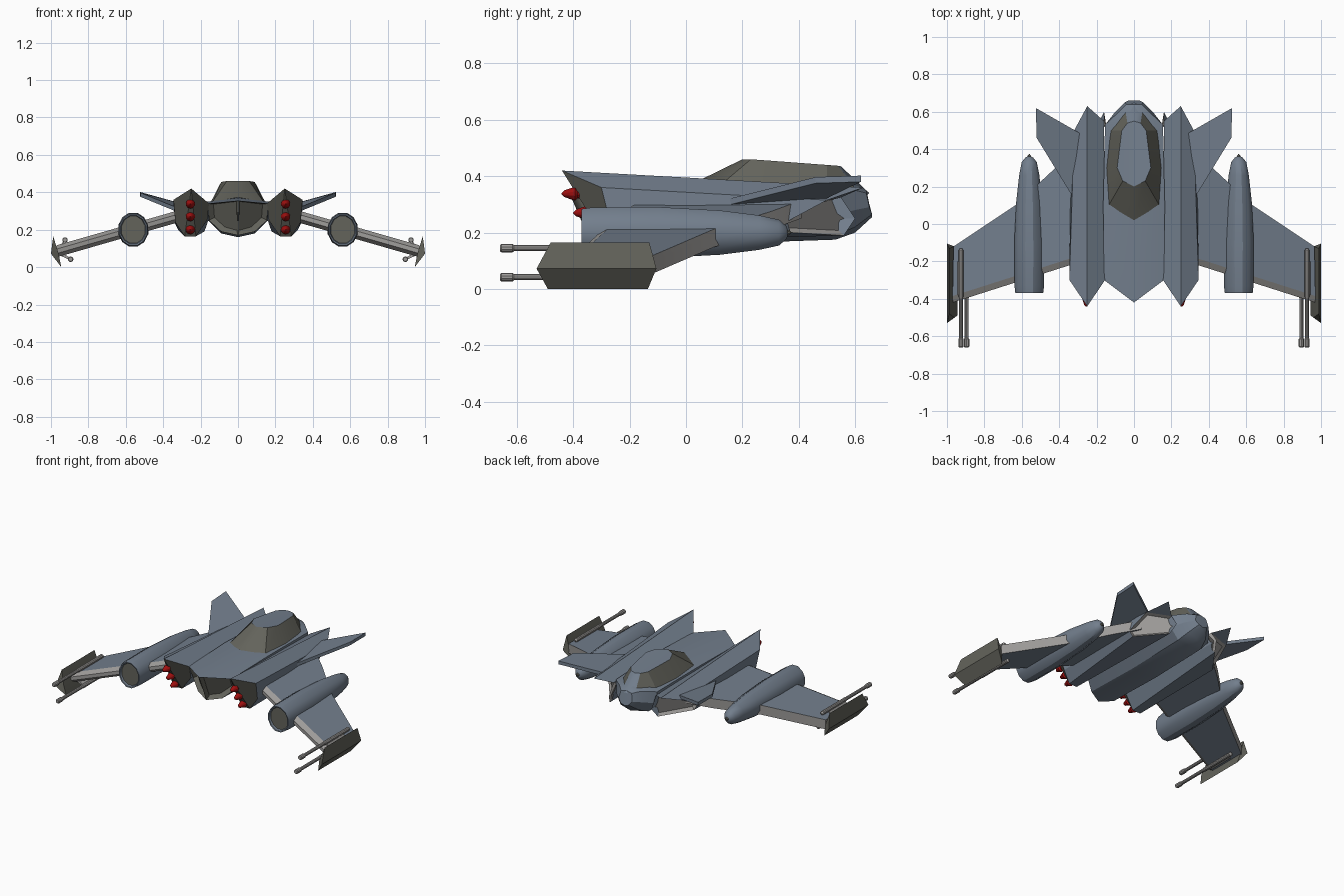
import bpy, bmesh, math

cube = bpy.data.objects.get("Cube")
if cube:
    bpy.data.objects.remove(cube)


def material(name, r, g, b):
    m = bpy.data.materials.new(name)
    m.use_nodes = True
    m.diffuse_color = (r, g, b, 1)
    m.node_tree.nodes["Principled BSDF"].inputs["Base Color"].default_value = (r, g, b, 1)
    return m


BLUE = material("blue grey hull", .17, .21, .265)
DARK = material("dark olive", .125, .125, .105)
GREY = material("light grey", .34, .33, .32)
RED = material("warhead red", .35, .005, .005)


def loft(name, rings, mats, closed=True, first=None, last=None, paint=None,
         inset=None, mirror=True, smooth=30):
    """Skin rings of points. first/last list cap polygons as (indices, material).
    paint(face) picks a side material; inset = (material, width, depth)."""
    bm = bmesh.new()
    rows = [[bm.verts.new(p) for p in r] for r in rings]
    n = len(rows[0])
    for a, b in zip(rows, rows[1:]):
        for i in range(n if closed else n - 1):
            j = (i + 1) % n
            bm.faces.new((a[i], a[j], b[j], b[i]))
    for row, caps in ((rows[0], first), (rows[-1], last)):
        for idx, mat in ([(range(n), 0)] if caps is None else caps):
            bm.faces.new([row[i] for i in idx]).material_index = mat
    bmesh.ops.recalc_face_normals(bm, faces=bm.faces)
    if paint:
        for f in bm.faces:
            f.material_index = paint(f)
    if inset:
        mat, width, depth = inset
        chosen = [f for f in bm.faces if f.material_index == mat]
        bmesh.ops.inset_individual(bm, faces=chosen, thickness=width, depth=depth)
    me = bpy.data.meshes.new(name)
    bm.to_mesh(me)
    bm.free()
    for m in mats:
        me.materials.append(m)
    ob = bpy.data.objects.new(name, me)
    bpy.context.collection.objects.link(ob)
    bpy.ops.object.select_all(action='DESELECT')
    ob.select_set(True)
    bpy.context.view_layer.objects.active = ob
    bpy.ops.object.shade_smooth_by_angle(angle=math.radians(smooth))
    if mirror:
        ob.modifiers.new("Mirror", 'MIRROR')
    return ob


def lathe(name, x, y, z, profile, mats, sides=12, tall=1, **kw):
    """Turn (radius, y) pairs about an axis along y."""
    rings = []
    for r, dy in profile:
        angles = [2 * math.pi * (i + .5) / sides for i in range(sides)]
        rings.append([(x + r * math.cos(a), y + dy, z + r * tall * math.sin(a)) for a in angles])
    return loft(name, rings, mats, **kw)


def section(y, pts):
    return [(x, y, z) for x, z in pts]


# Central fuselage, half of it mirrored, with recessed dark exhausts
loft("fuselage", [
    [(0, -.42, .355), (.16, -.3, .34), (.155, -.26, .25), (.09, -.3, .19), (0, -.34, .17)],
    section(.1, [(0, .37), (.165, .35), (.16, .25), (.09, .18), (0, .16)]),
    section(.53, [(0, .38), (.155, .34), (.15, .26), (.09, .19), (0, .175)]),
    section(.6, [(0, .375), (.08, .35), (.1, .28), (.07, .22), (0, .2)]),
    [(0, .64, .35), (.04, .64, .34), (.05, .65, .29), (.03, .66, .265), (0, .66, .255)],
], [BLUE, DARK], closed=False, first=[(range(5), 1)], inset=(1, .018, -.03))

# Canopy: dark glazing, hull-coloured roof and nose strip
loft("canopy", [
    [(0, .02, .372), (.135, .1, .35), (.147, .3, .345), (.13, .5, .335), (.05, .625, .32), (0, .65, .34)],
    [(0, .2, .46), (.06, .23, .46), (.09, .3, .455), (.065, .5, .44), (.035, .54, .437), (0, .55, .435)],
], [DARK, BLUE], closed=False, first=[],
    paint=lambda f: int(f.normal.z > .93 or f.calc_center_median().y > .57), smooth=20)

# Side nacelles: ridged hull, dark wedge front, slanted grey intake at the rear
loft("nacelle", [
    [(.25, -.44, .42), (.345, -.3, .36), (.335, -.27, .24), (.285, -.28, .165),
     (.225, -.28, .165), (.165, -.27, .25), (.155, -.3, .34)],
    [(.25, .63, .36), (.32, .5, .315), (.34, .36, .24), (.32, .37, .2),
     (.18, .56, .19), (.16, .6, .25), (.16, .55, .325)],
], [BLUE, DARK, GREY],
    first=[((0, 3, 4), 1), ((0, 1, 2, 3), 1), ((0, 4, 5, 6), 1)],
    last=[((0, 1, 6), 0), ((1, 2, 3, 4, 5, 6), 2)], inset=(2, .014, -.02), smooth=25)

# Warheads on the sloping nacelle fronts
for i, z in enumerate((.2, .27, .338)):
    y = -.28 - (z - .165) * .61
    lathe(f"warhead_{i + 1}", .255, y, z,
          [(.002, -.056), (.012, -.046), (.025, -.008), (.017, .0), (.015, .04)], [RED], sides=10)

# Wings: hull-coloured skins with light grey bevelled edges
outline = [(.28, -.2), (.97, -.42), (.965, -.12), (.635, .1), (.42, .3), (.28, .41)]


def wing_ring(dz, trim):
    return [(x, y + (trim if y < -.15 else 0), .363 - .287 * x + dz) for x, y in outline]


loft("wing", [wing_ring(-.032, .03), wing_ring(-.012, 0), wing_ring(.012, 0), wing_ring(.032, .035)],
     [BLUE, GREY], paint=lambda f: int(abs(f.normal.z) < .9), smooth=15)

# Engine pods
lathe("engine_pod", .56, 0, .2,
      [(.066, -.355), (.07, -.368), (.077, -.37), (.082, -.33), (.083, -.1), (.072, .12),
       (.056, .26), (.042, .33), (.022, .355), (.012, .36)],
      [BLUE, DARK], tall=1.13, first=[(range(12), 1)])
lathe("pod_tip", .56, .355, .2, [(.012, 0), (.01, .01), (.001, .02)], [DARK], sides=8)

# Upswept fins
fin = [(.28, .48, .322), (.525, .62, .39), (.52, .46, .385), (.3, .1, .295)]
loft("fin", [[(x, y, z + t) for x, y, z in fin] for t in (-.01, .012)], [BLUE], smooth=15)

# Wing tip shields, bent along the middle
chevron = [(.988, .165), (1, .072), (.945, 0), (.96, .075)]
loft("tip_shield", [[(x, y, z) for (x, z), y in zip(chevron, ys)]
                    for ys in ((-.48, -.53, -.49, -.5), (-.13, -.105, -.135, -.12))],
     [DARK], smooth=10)

# Paired guns on each wing tip
for name, x, z in (("upper_gun", .925, .145), ("lower_gun", .895, .042)):
    lathe(name, x, 0, z,
          [(.011, -.66), (.015, -.655), (.015, -.615), (.011, -.61), (.011, -.4),
           (.013, -.39), (.013, -.14), (.006, -.13)], [GREY], sides=10)
    # Short bracket from gun to shield
    loft(name + "_bracket", [[(px, y, pz + h) for px, pz, h in
                              ((x, z, -.006), (.965, .08, -.012), (.965, .08, .012), (x, z, .006))]
                             for y in (-.38, -.2)], [GREY])
